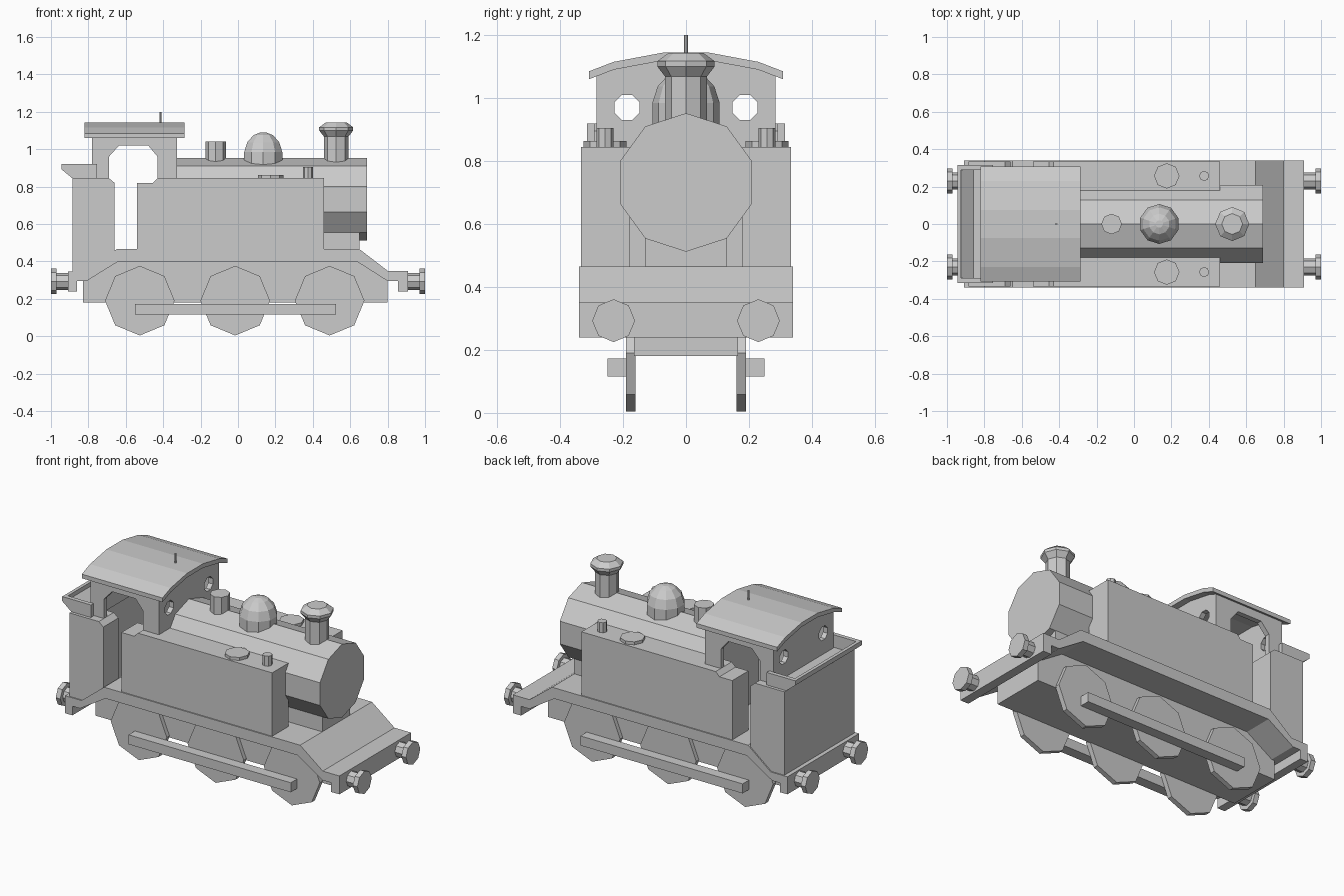
import bpy, bmesh
from math import sin, cos, pi

if "Cube" in bpy.data.objects:
    bpy.data.objects.remove(bpy.data.objects["Cube"])


def finish(name, bm):
    bmesh.ops.recalc_face_normals(bm, faces=bm.faces[:])
    me = bpy.data.meshes.new(name)
    bm.to_mesh(me)
    bm.free()
    ob = bpy.data.objects.new(name, me)
    bpy.context.collection.objects.link(ob)
    return ob


def prism(name, profile, lo, hi, axis='y'):
    """Extrude an (x,z) profile along y, or a (y,z) profile along x."""
    bm = bmesh.new()
    def put(a, b, h):
        return (a, h, b) if axis == 'y' else (h, a, b)
    face = bm.faces.new([bm.verts.new(put(a, b, lo)) for a, b in profile])
    ext = bmesh.ops.extrude_face_region(bm, geom=[face])
    vs = [v for v in ext['geom'] if isinstance(v, bmesh.types.BMVert)]
    d = hi - lo
    bmesh.ops.translate(bm, verts=vs, vec=(0, d, 0) if axis == 'y' else (d, 0, 0))
    return finish(name, bm)


def box(name, x0, x1, y0, y1, z0, z1):
    return prism(name, [(x0, z0), (x1, z0), (x1, z1), (x0, z1)], y0, y1)


def lathe(name, rings, sides, axis='z', at=(0, 0, 0), phase=0):
    """Faceted solid of revolution from (radius, height) rings."""
    bm = bmesh.new()
    loops = []
    for r, h in rings:
        loop = []
        for i in range(sides):
            t = 2 * pi * i / sides + phase
            s, c = r * sin(t), r * cos(t)
            p = {'z': (s, c, h), 'x': (h, s, c), 'y': (s, h, c)}[axis]
            loop.append(bm.verts.new([p[k] + at[k] for k in range(3)]))
        loops.append(loop)
    for a, b in zip(loops, loops[1:]):
        for i in range(sides):
            j = (i + 1) % sides
            bm.faces.new((a[i], a[j], b[j], b[i]))
    bm.faces.new(loops[0])
    bm.faces.new(loops[-1])
    return finish(name, bm)


# Running board with dropped ends and buffer beams
prism("running_board", [(-.91, .24), (-.91, .345), (-.80, .345), (-.65, .465), (.65, .465),
      (.80, .35), (.91, .35), (.91, .24), (.855, .24), (.855, .295), (.80, .295),
      (.635, .40), (-.64, .40), (-.81, .295), (-.86, .295), (-.86, .24)], -.34, .34)

# Chassis block between the wheels
prism("chassis", [(-.83, .18), (.80, .18), (.80, .30), (.635, .41), (-.64, .41), (-.83, .30)],
      -.165, .165)

# Boiler and its saddle
lathe("boiler", [(.22, -.34), (.22, .69)], 10, 'x', (0, 0, .732))
box("boiler_saddle", -.33, .65, -.13, .13, .45, .58)

# Boiler-top fittings
lathe("chimney", [(.066, .92), (.066, 1.068), (.091, 1.10), (.091, 1.117), (.056, 1.143)],
      8, 'z', (.525, 0, 0))
lathe("steam_dome", [(.107, .90), (.107, .985), (.09, 1.037), (.055, 1.075), (.02, 1.088)],
      10, 'z', (.135, 0, 0))
lathe("safety_valve", [(.055, .92), (.055, 1.04)], 8, 'z', (-.12, 0, 0))

# Wheels, rods, tanks, bunker sides and cab sides, on both sides
for s, side in ((-1, "right"), (1, "left")):
    for i, x in enumerate((-.525, -.015, .49)):
        lathe(f"wheel_{side}_{i + 1}", [(.186, s * .16), (.186, s * .19)], 8, 'y', (x, 0, .19))
    box(f"coupling_rod_{side}", -.55, .525, s * .188, s * .25, .115, .172)
    prism(f"side_tank_{side}", [(-.54, .45), (.46, .45), (.46, .845), (-.43, .845),
          (-.455, .82), (-.54, .82)], s * .18, s * .333)
    prism(f"bunker_side_{side}", [(-.885, .34), (-.80, .34), (-.66, .45), (-.66, .82),
          (-.69, .845), (-.885, .845)], s * .19, s * .333)
    prism(f"cab_side_{side}", [(-.78, .84), (-.78, 1.075), (-.325, 1.075), (-.325, .84),
          (-.43, .84), (-.43, .96), (-.48, 1.02), (-.636, 1.02), (-.69, .96), (-.69, .84)],
          s * .255, s * .285)
    prism(f"bunker_rim_{side}", [(-.945, .92), (-.755, .92), (-.755, .84), (-.88, .84),
          (-.945, .893)], s * .29, s * .315)
    lathe(f"tank_filler_{side}", [(.068, .83), (.068, .863)], 8, 'z', (.175, s * .257, 0))
    lathe(f"tank_vent_{side}", [(.027, .83), (.027, .905)], 8, 'z', (.375, s * .257, 0))
    # Buffers at both ends
    for e, end in ((-1, "rear"), (1, "front")):
        lathe(f"buffer_{end}_{side}", [(.045, e * .90), (.045, e * .97), (.068, e * .97),
              (.068, e * 1.0)], 8, 'x', (0, s * .23, .293))

# Coal bunker body and flared back rim
prism("bunker", [(-.885, .34), (-.80, .34), (-.76, .37), (-.76, .845), (-.885, .845)], -.333, .333)
prism("bunker_rim_back", [(-.945, .92), (-.925, .92), (-.925, .895), (-.85, .84), (-.88, .84),
      (-.945, .893)], -.3, .3)

# Cab end walls with round windows
cutters = []
for s in (-1, 1):
    c = lathe("window_cutter", [(.043, -.9), (.043, -.2)], 8, 'x', (0, s * .187, .97), pi / 8)
    c.hide_render = True
    c.hide_viewport = True
    cutters.append(c)
for name, x0, x1, z0 in (("cab_front", -.355, -.325, .45), ("cab_back", -.78, -.75, .835)):
    wall = prism(name, [(-.284, z0), (.284, z0), (.284, 1.075), (.23, 1.1), (.075, 1.13),
                 (-.075, 1.13), (-.23, 1.1), (-.284, 1.075)], x0, x1, 'x')
    for c in cutters:
        m = wall.modifiers.new("window", 'BOOLEAN')
        m.operation = 'DIFFERENCE'
        m.solver = 'EXACT'
        m.object = c

# Curved roof and whistle
top = [(-.308, 1.085), (-.23, 1.115), (-.075, 1.144), (.075, 1.144), (.23, 1.115), (.308, 1.085)]
prism("cab_roof", top + [(y, z - .025) for y, z in reversed(top)], -.82, -.285, 'x')
lathe("whistle", [(.006, 1.12), (.006, 1.2)], 8, 'z', (-.415, 0, 0))
